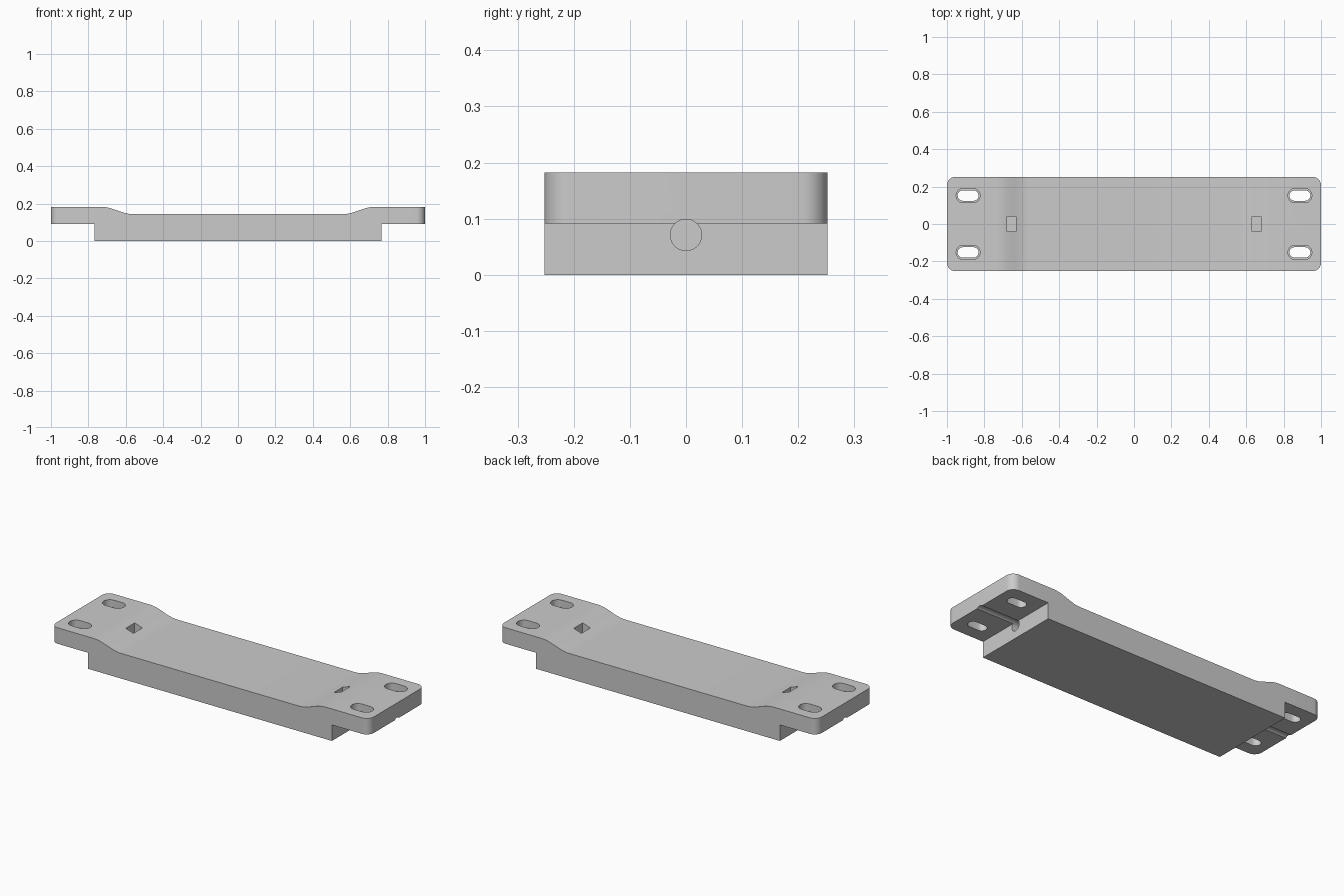
import bpy
import bmesh
from math import cos, sin, pi

cube = bpy.data.objects.get("Cube")
if cube:
    bpy.data.objects.remove(cube, do_unlink=True)

grey = bpy.data.materials.new("plain_grey")
grey.use_nodes = True
grey.diffuse_color = (0.6, 0.6, 0.6, 1)
grey.node_tree.nodes["Principled BSDF"].inputs["Base Color"].default_value = (0.6, 0.6, 0.6, 1)

HALF_W = 0.252       # half depth of the plate
BODY_X = 0.767       # half length of the lower body
TAB_Z, TOP_Z, MID_Z = 0.091, 0.182, 0.143


def prism(name, points, vector):
    """Extrude a closed polygon along a vector."""
    bm = bmesh.new()
    face = bm.faces.new([bm.verts.new(p) for p in points])
    ext = bmesh.ops.extrude_face_region(bm, geom=[face])
    verts = [g for g in ext["geom"] if isinstance(g, bmesh.types.BMVert)]
    bmesh.ops.translate(bm, verts=verts, vec=vector)
    bmesh.ops.recalc_face_normals(bm, faces=bm.faces[:])
    mesh = bpy.data.meshes.new(name)
    bm.to_mesh(mesh)
    bm.free()
    obj = bpy.data.objects.new(name, mesh)
    mesh.materials.append(grey)
    bpy.context.collection.objects.link(obj)
    return obj


def cut(target, cutter):
    """Subtract a cutter and discard it."""
    mod = target.modifiers.new("cut", "BOOLEAN")
    mod.operation = "DIFFERENCE"
    mod.solver = "EXACT"
    mod.object = cutter
    bpy.context.view_layer.objects.active = target
    bpy.ops.object.modifier_apply(modifier=mod.name)
    bpy.data.objects.remove(cutter, do_unlink=True)


def slot_outline(cx, cy, z, half_len, r, n=12):
    """Oblong outline with round ends, lying along x."""
    pts = []
    for side, start in ((1, -pi / 2), (-1, pi / 2)):
        for i in range(n + 1):
            a = start + pi * i / n
            pts.append((cx + side * (half_len - r) + r * cos(a), cy + r * sin(a), z))
    return pts


# Side profile: low body, raised end tabs and smooth ramps on the top
steps = 12
ramp = [(0.73 - 0.17 * i / steps,
         MID_Z + (TOP_Z - MID_Z) * (1 + cos(pi * i / steps)) / 2) for i in range(steps + 1)]
half = [(BODY_X, 0), (BODY_X, TAB_Z), (1, TAB_Z), (1, TOP_Z)] + ramp
profile = half + [(-x, z) for x, z in reversed(half)]
plate = prism("mounting_plate", [(x, -HALF_W, z) for x, z in profile], (0, 2 * HALF_W, 0))

# Rounded vertical corners on the end tabs
bm = bmesh.new()
bm.from_mesh(plate.data)
corners = [e for e in bm.edges
           if all(abs(v.co.x) > 0.99 and abs(v.co.y) > 0.25 for v in e.verts)
           and abs(e.verts[0].co.z - e.verts[1].co.z) > 0.05]
bmesh.ops.bevel(bm, geom=corners, offset=0.045, offset_type="OFFSET",
                segments=10, profile=0.5, affect="EDGES")
bm.to_mesh(plate.data)
bm.free()

for s in (-1, 1):
    # Oblong screw holes with a wider recess at the top
    for t in (-1, 1):
        x, y = s * 0.887, t * 0.152
        cut(plate, prism("hole_cutter", slot_outline(x, y, 0, 0.056, 0.028), (0, 0, 0.3)))
        cut(plate, prism("recess_cutter", slot_outline(x, y, 0.14, 0.064, 0.038), (0, 0, 0.1)))
    # Cable bore, which also grooves the tab underside
    ring = [(s * 0.655, 0.028 * cos(2 * pi * i / 32), 0.071 + 0.028 * sin(2 * pi * i / 32))
            for i in range(32)]
    cut(plate, prism("bore_cutter", ring, (s * 0.4, 0, 0)))
    # Rectangular opening from the top down to the bore
    rect = [(s * x, y, 0.041) for x, y in
            ((0.63, -0.04), (0.678, -0.04), (0.678, 0.04), (0.63, 0.04))]
    cut(plate, prism("opening_cutter", rect, (0, 0, 0.2)))

# Smooth the curved faces and keep the crisp edges
bpy.ops.object.select_all(action="DESELECT")
plate.select_set(True)
bpy.context.view_layer.objects.active = plate
bpy.ops.object.shade_smooth_by_angle(angle=pi / 6)
